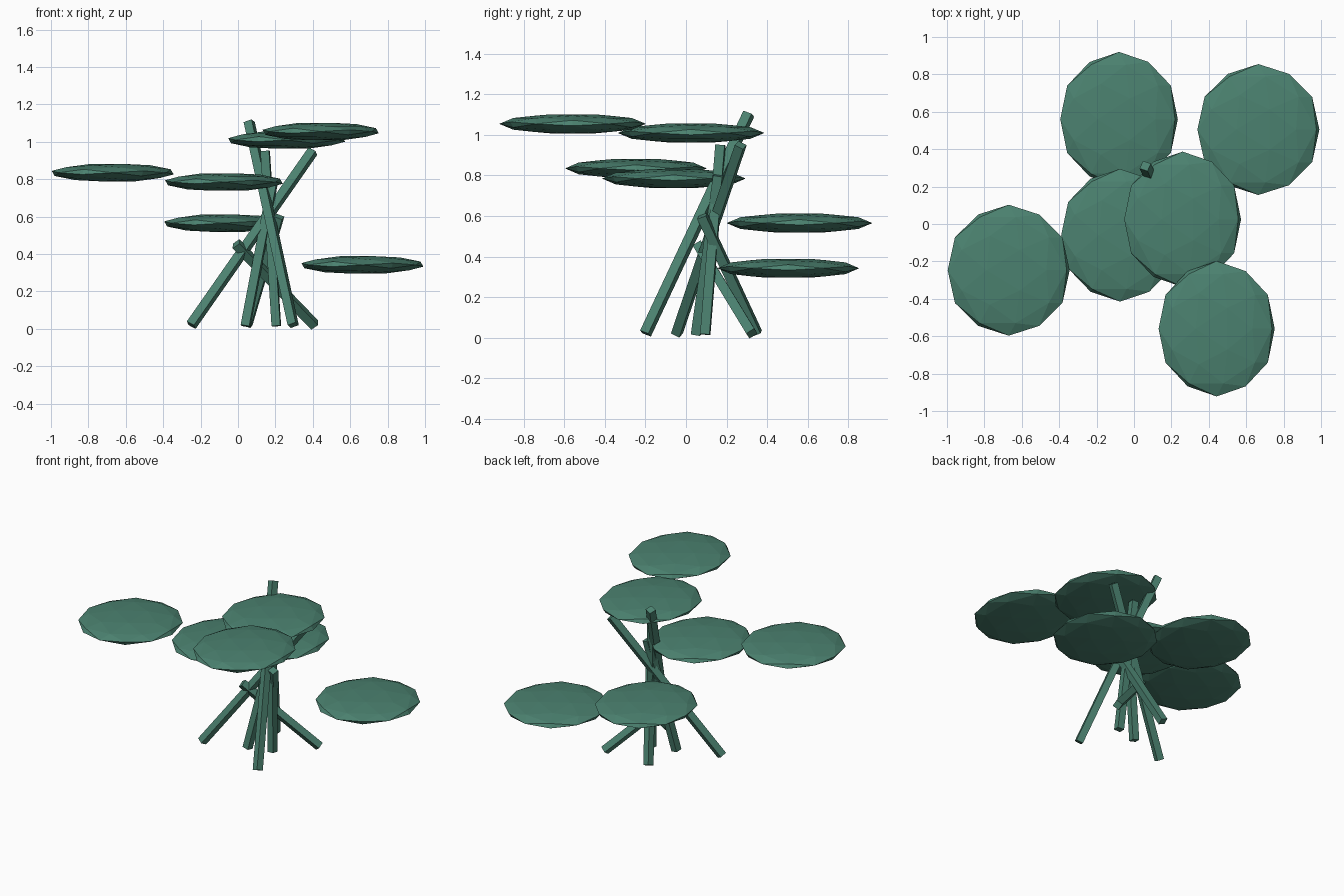
import bpy, bmesh
from mathutils import Vector, Matrix

if "Cube" in bpy.data.objects:
    bpy.data.objects.remove(bpy.data.objects["Cube"])

green = bpy.data.materials.new("leaf_green")
green.diffuse_color = (0.07, 0.22, 0.16, 1)
green.use_nodes = True
green.node_tree.nodes["Principled BSDF"].inputs["Base Color"].default_value = green.diffuse_color


def finish(name, bm):
    mesh = bpy.data.meshes.new(name)
    bm.to_mesh(mesh)
    bm.free()
    mesh.materials.append(green)
    obj = bpy.data.objects.new(name, mesh)
    bpy.context.collection.objects.link(obj)
    return obj


def leaf_pad(name, center, rx, ry):
    """Flattened low-poly ball with a twelve-sided rim."""
    bm = bmesh.new()
    ico = bmesh.new()
    bmesh.ops.create_icosphere(ico, subdivisions=1, radius=1)
    ico.faces.ensure_lookup_table()
    top = max(ico.faces, key=lambda f: f.calc_center_median().z)
    normal = top.calc_center_median().normalized()
    turn = normal.rotation_difference(Vector((0, 0, 1))).to_matrix().to_4x4()
    # spin so that a rim corner lies on the x axis
    corner = turn @ top.verts[0].co
    spin = Matrix.Rotation(-corner.to_2d().angle_signed(Vector((1, 0))), 4, 'Z')
    ico.free()
    bmesh.ops.create_icosphere(bm, subdivisions=2, radius=1)
    bm.transform(Matrix.Translation(center)
                 @ Matrix.Diagonal((rx, ry, 0.05, 1)) @ spin @ turn)
    return finish(name, bm)


def stem(name, foot, tip, radius=0.033):
    """Straight square stick between two points."""
    foot, tip = Vector(foot), Vector(tip)
    axis = tip - foot
    bm = bmesh.new()
    bmesh.ops.create_cone(bm, cap_ends=True, segments=4, radius1=radius,
                          radius2=radius, depth=axis.length)
    turn = axis.to_track_quat('Z', 'Y').to_matrix().to_4x4()
    bm.transform(Matrix.Translation((foot + tip) / 2) @ turn)
    return finish(name, bm)


# Leaf pads: centre, x radius, y radius
pads = [
    ((-0.08, 0.56, 0.565), 0.32, 0.36),
    ((0.665, 0.505, 0.342), 0.332, 0.35),
    ((-0.67, -0.247, 0.835), 0.332, 0.35),
    ((-0.075, -0.06, 0.785), 0.32, 0.355),
    ((0.26, 0.025, 1.01), 0.318, 0.362),
    ((0.442, -0.56, 1.055), 0.316, 0.362),
]
for i, pad in enumerate(pads, 1):
    leaf_pad(f"leaf_pad_{i}", *pad)

# Crossing stems: foot, tip
stems = [
    ((-0.25, -0.045, 0.02), (0.40, 0.27, 0.95)),
    ((0.04, 0.05, 0.015), (0.19, 0.16, 0.80)),
    ((0.295, -0.20, 0.02), (0.06, 0.31, 1.105)),
    ((0.205, 0.095, 0.015), (0.145, 0.17, 0.95)),
    ((0.41, 0.325, 0.02), (-0.01, 0.06, 0.455)),
    ((0.05, 0.35, 0.02), (0.22, 0.08, 0.60)),
]
for i, ends in enumerate(stems, 1):
    stem(f"stem_{i}", *ends)
